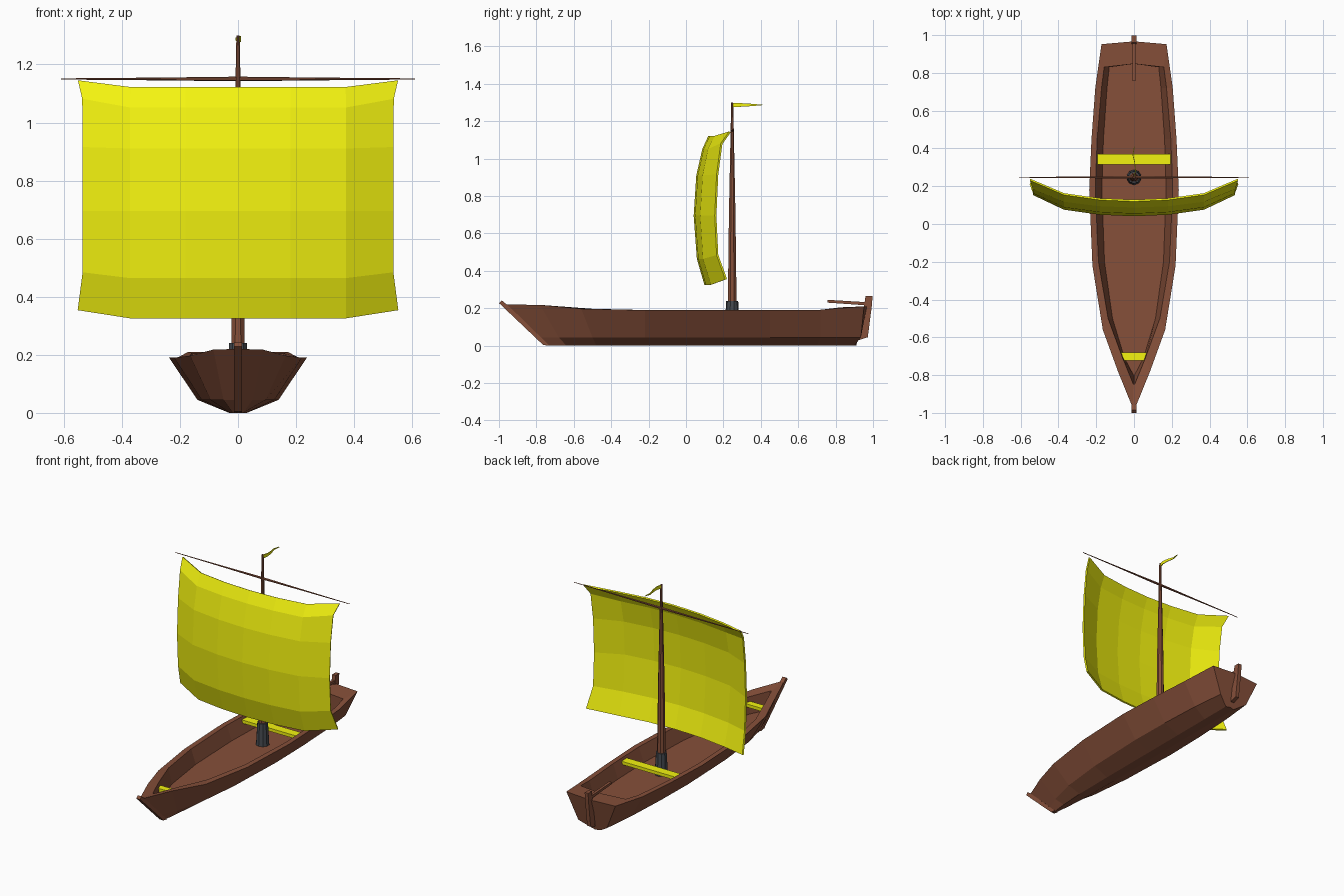
import bpy, bmesh, math
from mathutils import Vector

if "Cube" in bpy.data.objects:
    bpy.data.objects.remove(bpy.data.objects["Cube"])


def material(name, rgb):
    m = bpy.data.materials.new(name)
    m.diffuse_color = (*rgb, 1)
    m.use_nodes = True
    m.node_tree.nodes["Principled BSDF"].inputs["Base Color"].default_value = m.diffuse_color
    return m


WOOD = material("wood", (0.24, 0.08, 0.042))
YELLOW = material("yellow", (0.9, 0.9, 0.005))
IRON = material("dark_iron", (0.06, 0.068, 0.08))


def make(name, verts, faces, mat):
    me = bpy.data.meshes.new(name)
    me.from_pydata(verts, [], faces)
    bm = bmesh.new()
    bm.from_mesh(me)
    bmesh.ops.recalc_face_normals(bm, faces=bm.faces)
    bm.to_mesh(me)
    bm.free()
    me.materials.append(mat)
    ob = bpy.data.objects.new(name, me)
    bpy.context.collection.objects.link(ob)
    return ob


def slab_x(name, profile, half, mat):
    """Extrude a (y, z) profile symmetrically along x."""
    n = len(profile)
    verts = [(s * half, y, z) for s in (-1, 1) for y, z in profile]
    faces = [list(range(n)), list(range(n, 2 * n))]
    faces += [(i, (i + 1) % n, n + (i + 1) % n, n + i) for i in range(n)]
    return make(name, verts, faces, mat)


def spar(name, rings, sides, mat):
    """Lathe-like tapered pole through (centre, radius) rings."""
    axis = (Vector(rings[-1][0]) - Vector(rings[0][0])).normalized()
    q = axis.to_track_quat('Z', 'Y')
    verts = []
    for c, r in rings:
        for i in range(sides):
            a = 2 * math.pi * (i + 0.5) / sides
            verts.append(Vector(c) + q @ Vector((r * math.cos(a), r * math.sin(a), 0)))
    faces = [(k * sides + i, k * sides + (i + 1) % sides,
              (k + 1) * sides + (i + 1) % sides, (k + 1) * sides + i)
             for k in range(len(rings) - 1) for i in range(sides)]
    faces += [list(range(sides)), list(range(len(verts) - sides, len(verts)))]
    return make(name, verts, faces, mat)


# Hull: half-widths and y per station for bottom, chine, sheer, inner rim
bottom = [(.005, -.75), (.018, -.64), (.028, -.48), (.03, -.22), (.03, .18), (.03, .45), (.03, .7), (.03, .9)]
chine = [(.005, -.79), (.05, -.68), (.095, -.5), (.125, -.22), (.14, .18), (.135, .45), (.122, .72), (.1, .935)]
sheer = [(.008, -.97), (.085, -.78), (.165, -.56), (.22, -.22), (.237, .18), (.225, .45), (.205, .72), (.172, .952)]
rim = [(.003, -.85), (.06, -.71), (.137, -.5), (.188, -.2), (.205, .18), (.195, .45), (.172, .72), (.158, .83)]
top_z = [.22, .218, .197, .19, .19, .19, .192, .21]
FLOOR = 0.10
verts, faces = [], []
for b, c, s, r, z in zip(bottom, chine, sheer, rim, top_z):
    fy = r[1] + (0.05 if r[1] < -.8 else 0)
    half = [(b[0], b[1], 0), (c[0], c[1], .045), (s[0], s[1], z),
            (r[0], r[1], min(z, .205)), (r[0] * .83, fy, FLOOR)]
    verts += half + [(-x, y, h) for x, y, h in reversed(half)]
n = len(sheer)
for k in range(n - 1):
    for i in range(10):
        j = (i + 1) % 10
        faces.append((k * 10 + i, k * 10 + j, k * 10 + 10 + j, k * 10 + 10 + i))
faces += [(0, 1, 2, 7, 8, 9), (2, 3, 6, 7), (3, 4, 5, 6)]
# Transom with a slight centre ridge
e, m = (n - 1) * 10, len(verts)
verts += [(0, .91, 0), (0, .967, .21), (0, .848, .205), (0, .848, FLOOR)]
for b, c, s, r, f in ((0, 1, 2, 3, 4), (9, 8, 7, 6, 5)):
    faces += [(m, e + b, e + c, e + s, m + 1), (m + 1, e + s, e + r, m + 2),
              (m + 2, e + r, e + f, m + 3)]
faces += [(m, e, e + 9), (m + 3, e + 4, e + 5)]
make("hull", verts, faces, WOOD)

# Stem post, rudder and tiller
slab_x("stem_post", [(-1, .228), (-.985, .242), (-.94, .205), (-.73, .0), (-.765, .005)], .013, WOOD)
slab_x("rudder", [(.96, .265), (.997, .265), (.995, .225), (.972, .045), (.925, .03)], .012, WOOD)
slab_x("tiller", [(.757, .23), (.757, .245), (.975, .232), (.975, .215)], .008, WOOD)

# Benches: plank outlines given by front and back half-widths
for name, y0, y1, w0, w1 in (("main_bench", .315, .37, .197, .194),
                             ("bow_bench", -.722, -.68, .056, .077)):
    outline = [(-w0, y0), (w0, y0), (w1, y1), (-w1, y1)]
    make(name, [(x, y, z) for z in (.155, .175) for x, y in outline],
         [(0, 1, 2, 3), (4, 5, 6, 7)] + [(i, (i + 1) % 4, 4 + (i + 1) % 4, 4 + i) for i in range(4)],
         YELLOW)

# Mast, its iron collar and the yard
MY = 0.247
spar("mast", [((0, MY, .1), .027), ((0, MY, .7), .019), ((0, MY, 1.3), .006)], 8, WOOD)
spar("mast_collar", [((0, MY, .095), .04), ((0, MY, .24), .032)], 10, IRON)
spar("yard", [((-.61, MY, 1.15), .002), ((-.25, MY, 1.15), .005), ((0, MY, 1.15), .008),
              ((.25, MY, 1.15), .005), ((.61, MY, 1.15), .002)], 6, WOOD)

# Billowing square sail: rows of centre z, edge z, centre y, edge y, edge x
rows = [(1.12, 1.143, .124, .235, .55), (1.05, 1.08, .092, .19, .535),
        (.91, .915, .06, .168, .533), (.695, .695, .046, .158, .533),
        (.465, .485, .063, .168, .533), (.327, .355, .103, .215, .55)]
cols = [(-1, 1, 1), (-.37, .31, 0), (-.18, .07, 0), (0, 0, 0), (.18, .07, 0), (.37, .31, 0), (1, 1, 1)]
verts = [(x * ex if abs(x) == 1 else x, cy + (ey - cy) * fy, cz + (ez - cz) * fz)
         for cz, ez, cy, ey, ex in rows for x, fy, fz in cols]
faces = [(r * 7 + c, r * 7 + c + 1, r * 7 + c + 8, r * 7 + c + 7) for r in range(5) for c in range(6)]
sail = make("sail", verts, faces, YELLOW)
mod = sail.modifiers.new("thickness", 'SOLIDIFY')
mod.thickness = 0.01
mod.offset = 0

# Pennant: tapering wavy strip at the masthead
path = [(0, .247, .012), (.008, .285, .010), (.004, .325, .008), (-.006, .365, .005), (.002, .41, .001)]
verts = [(x, y, 1.287 + s * h) for x, y, h in path for s in (-1, 1)]
flag = make("pennant", verts, [(2 * i, 2 * i + 1, 2 * i + 3, 2 * i + 2) for i in range(4)], YELLOW)
mod = flag.modifiers.new("thickness", 'SOLIDIFY')
mod.thickness = 0.004
mod.offset = 0
